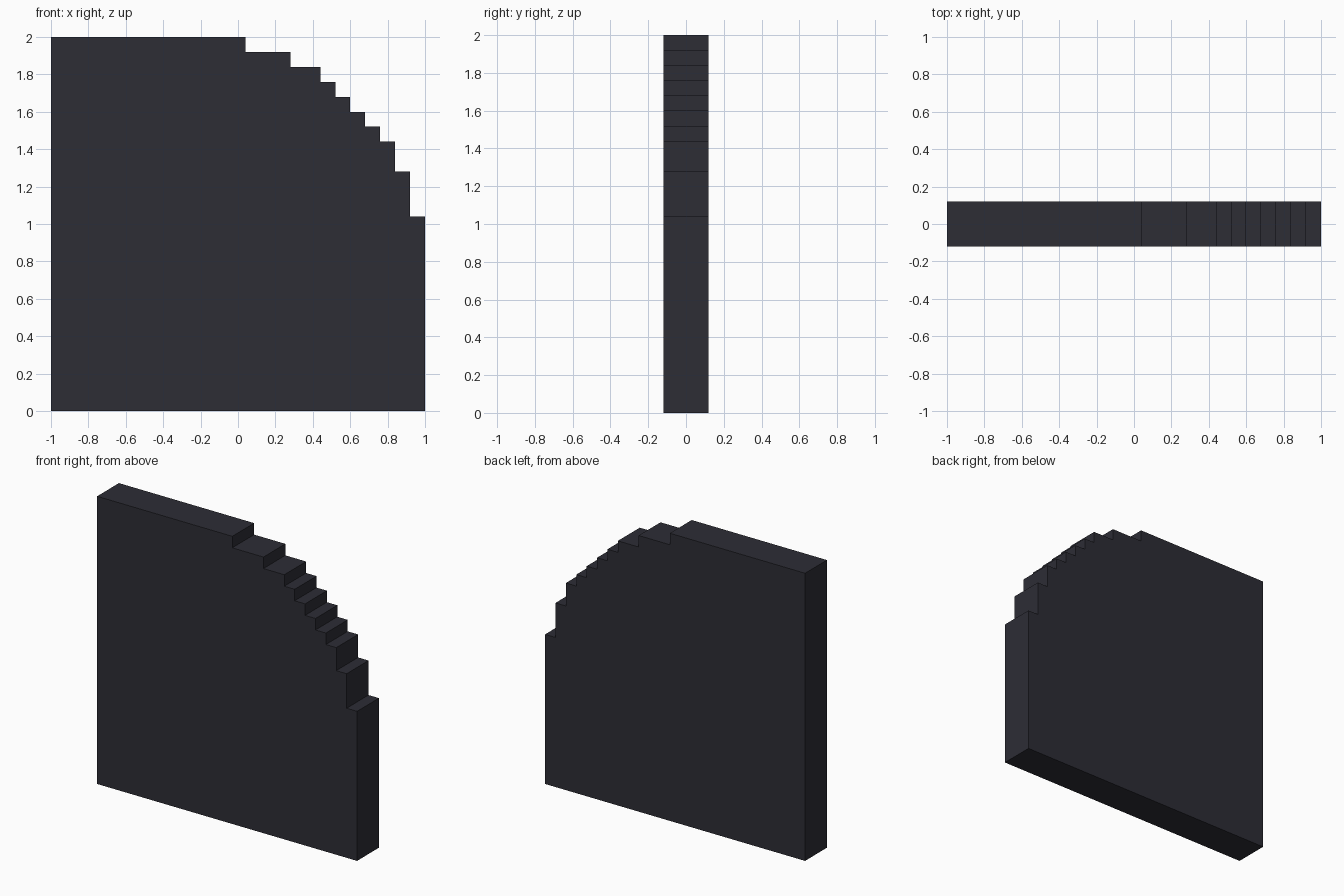
import bpy, bmesh

if "Cube" in bpy.data.objects:
    bpy.data.objects.remove(bpy.data.objects["Cube"])

HALF_DEPTH = 0.12
# Stair steps of the rounded corner: (right end x, top z)
STEPS = [(0.04, 2.0), (0.28, 1.92), (0.44, 1.84), (0.52, 1.76), (0.60, 1.68),
         (0.68, 1.60), (0.76, 1.52), (0.84, 1.44), (0.92, 1.28), (1.0, 1.04)]

# Front outline, anticlockwise from the bottom left
outline = [(-1, 0), (1, 0)]
for i in range(len(STEPS) - 1, -1, -1):
    left = STEPS[i - 1][0] if i else -1
    outline += [(STEPS[i][0], STEPS[i][1]), (left, STEPS[i][1])]

# Slab: outline extruded through its depth
bm = bmesh.new()
face = bm.faces.new([bm.verts.new((x, -HALF_DEPTH, z)) for x, z in outline])
result = bmesh.ops.extrude_face_region(bm, geom=[face], use_keep_orig=True)
verts = [v for v in result["geom"] if isinstance(v, bmesh.types.BMVert)]
bmesh.ops.translate(bm, verts=verts, vec=(0, 2 * HALF_DEPTH, 0))
bmesh.ops.recalc_face_normals(bm, faces=bm.faces)
mesh = bpy.data.meshes.new("stepped_slab")
bm.to_mesh(mesh)
bm.free()

# Dark slate colour
mat = bpy.data.materials.new("dark slate")
mat.diffuse_color = (0.026, 0.026, 0.036, 1)
mat.use_nodes = True
mat.node_tree.nodes["Principled BSDF"].inputs["Base Color"].default_value = mat.diffuse_color
mesh.materials.append(mat)
slab = bpy.data.objects.new("stepped_slab", mesh)
bpy.context.collection.objects.link(slab)
